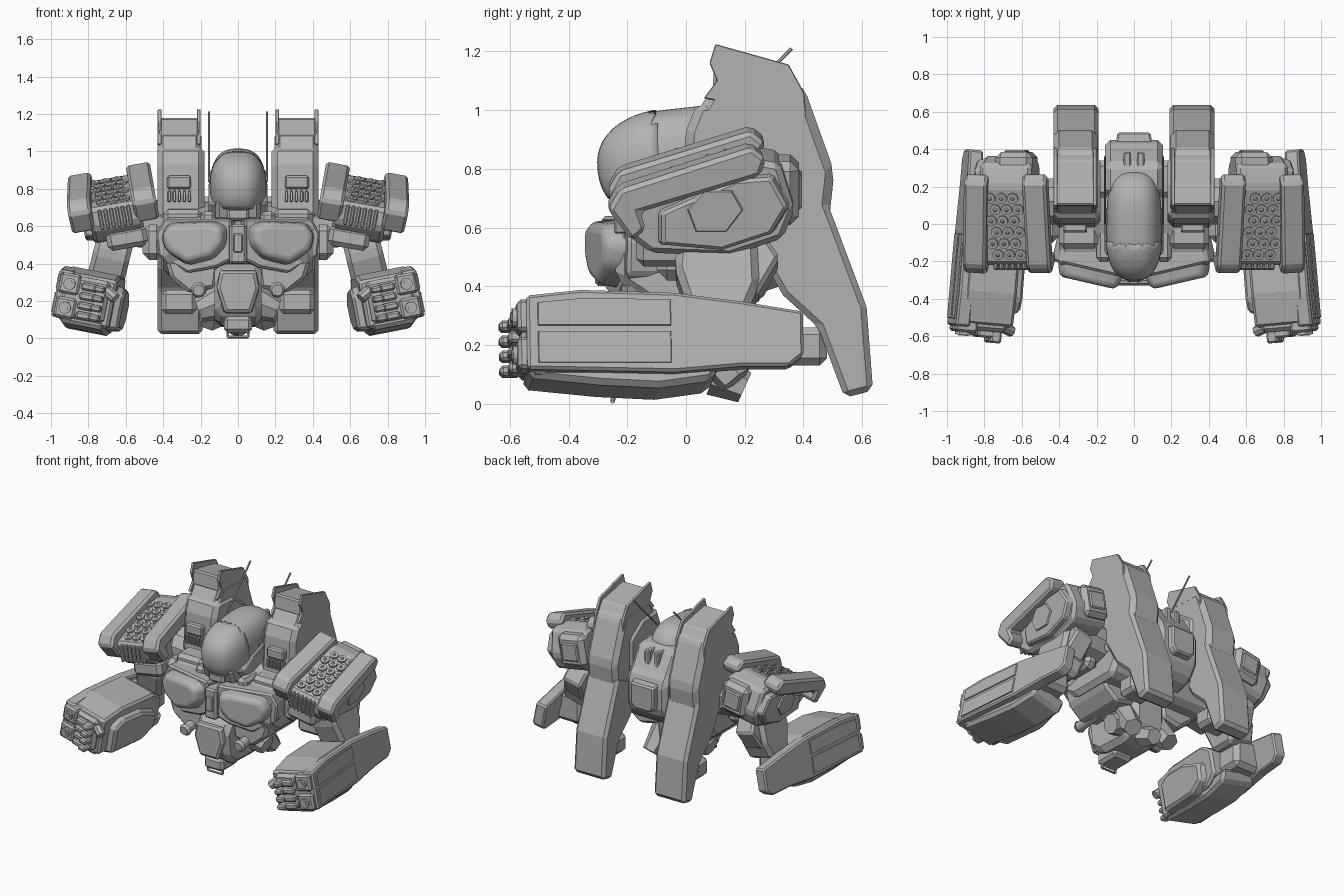
import bpy, bmesh, math
from mathutils import Matrix, Vector

cube = bpy.data.objects.get("Cube")
if cube:
    bpy.data.objects.remove(cube)

grey = bpy.data.materials.new("armour grey")
grey.use_nodes = True
COLOUR = (.45, .45, .45, 1)
grey.diffuse_color = COLOUR
shader = next(n for n in grey.node_tree.nodes if n.type == "BSDF_PRINCIPLED")
shader.inputs["Base Color"].default_value = COLOUR


def turn(pivot, degrees, axis):
    p = Vector(pivot)
    return (Matrix.Translation(p) @ Matrix.Rotation(math.radians(degrees), 4, axis)
            @ Matrix.Translation(-p))


def finish(name, bm, mat=None, mirror=True, bevel=0, segs=1, smooth=False):
    if mat:
        bm.transform(mat)
    bmesh.ops.recalc_face_normals(bm, faces=bm.faces)
    me = bpy.data.meshes.new(name)
    bm.to_mesh(me)
    bm.free()
    me.materials.append(grey)
    ob = bpy.data.objects.new(name, me)
    bpy.context.collection.objects.link(ob)
    if bevel:
        b = ob.modifiers.new("bevel", "BEVEL")
        b.width, b.segments, b.limit_method = bevel, segs, "ANGLE"
        b.angle_limit = math.radians(25)
    if mirror:
        ob.modifiers.new("mirror", "MIRROR")
    if smooth:
        bpy.ops.object.select_all(action="DESELECT")
        ob.select_set(True)
        bpy.context.view_layer.objects.active = ob
        bpy.ops.object.shade_smooth_by_angle(angle=math.radians(40))
    return ob


def prism(name, pts, lo, hi, axis="x", taper=1, **kw):
    """Extrude a 2D profile along an axis, optionally tapering the far end."""
    bm = bmesh.new()
    n = len(pts)
    ca, cb = sum(p[0] for p in pts) / n, sum(p[1] for p in pts) / n
    rings = []
    for t, s in ((lo, 1), (hi, taper)):
        ring = []
        for a, b in pts:
            a, b = ca + (a - ca) * s, cb + (b - cb) * s
            co = {"x": (t, a, b), "y": (a, t, b), "z": (a, b, t)}[axis]
            ring.append(bm.verts.new(co))
        rings.append(ring)
    for ring in rings:
        bm.faces.new(ring)
    for i in range(n):
        j = (i + 1) % n
        bm.faces.new((rings[0][i], rings[0][j], rings[1][j], rings[1][i]))
    return finish(name, bm, **kw)


def box(name, x, y, z, **kw):
    kw.setdefault("bevel", .012)
    return prism(name, [(y[0], z[0]), (y[1], z[0]), (y[1], z[1]), (y[0], z[1])], *x, **kw)


def rod(name, a, b, r, sides=12, r2=None, **kw):
    a, b = Vector(a), Vector(b)
    bm = bmesh.new()
    rot = (b - a).to_track_quat("Z", "Y").to_matrix().to_4x4()
    bmesh.ops.create_cone(bm, cap_ends=True, segments=sides, radius1=r, radius2=r if r2 is None else r2,
                          depth=(b - a).length, matrix=Matrix.Translation((a + b) / 2) @ rot)
    return finish(name, bm, **kw)


# Torso
prism("torso", [(-.24, .6), (-.24, .42), (-.12, .34), (.25, .34), (.34, .5), (.3, .76), (0, .7), (-.15, .64)],
      -.4, .4, mirror=False, bevel=.03)
box("torso_shoulder_block", (.19, .4), (-.13, .04), (.55, .69), bevel=.025)
box("collar", (.12, .2), (-.2, .2), (.56, .68), bevel=.02)
box("chest_side", (.4, .51), (-.1, .14), (.42, .61), bevel=.035)
sweep = turn((.08, -.3, 0), 13, "Z")
prism("chest_frame", [(.04, .64), (.04, .42), (.12, .38), (.28, .35), (.44, .44), (.455, .56), (.41, .64)],
      -.1, -.28, "y", mat=sweep, bevel=.012)
prism("chest_plate", [(.05, .61), (.05, .5), (.12, .42), (.28, .38), (.41, .46), (.44, .55), (.39, .625), (.13, .635)],
      -.23, -.352, "y", .82, mat=sweep, bevel=.03, segs=4, smooth=True)
box("sternum", (-.045, .045), (-.31, -.1), (.4, .61), mirror=False)
box("sternum_vent", (-.025, .025), (-.325, -.28), (.46, .56), mirror=False, bevel=.006)
prism("lower_rib", [(.1, .42), (.12, .27), (.26, .24), (.36, .32), (.39, .42)], .15, -.22, "y", bevel=.02)
rod("rib_thruster", (.21, -.1, .28), (.21, -.28, .26), .035)
rod("rib_thruster_rim", (.21, -.28, .26), (.21, -.3, .258), .042, r2=.03)

# Abdomen and pelvis
prism("abdomen", [(-.25, .4), (-.31, .32), (-.29, .14), (-.2, .07), (.05, .06), (.16, .12), (.16, .38)],
      -.125, .125, mirror=False, bevel=.035)
prism("belly_plate", [(-.1, .37), (.1, .37), (.12, .27), (.075, .13), (-.075, .13), (-.12, .27)],
      -.29, -.33, "y", .9, mirror=False, bevel=.012)
box("pelvis_front", (-.075, .075), (-.28, -.1), (.03, .12), mirror=False, bevel=.02)
rod("pelvis_back", (0, .1, .1), (0, .2, .055), .075, 6, r2=.055, mirror=False)
rod("hip_joint", (.08, .02, .2), (.21, .02, .15), .1, 8, r2=.065)
rod("thigh_socket", (.12, .06, .22), (.15, .17, .08), .085, 6, r2=.06)
rod("tow_loop_side", (.055, -.24, .06), (.055, -.25, .008), .008, 6)
rod("tow_loop_bar", (-.055, -.25, .008), (.055, -.25, .008), .008, 6, mirror=False)


# Head, with a boxier rear
nod = turn((0, -.05, .82), 7, "X")


def dome(name, grow, keep=None):
    bm = bmesh.new()
    bmesh.ops.create_uvsphere(bm, u_segments=48, v_segments=24, radius=1)
    if keep:
        doomed = [f for f in bm.faces if not keep(f.calc_center_median())]
        bmesh.ops.delete(bm, geom=doomed, context="FACES")
    for v in bm.verts:
        x, y, z = (math.copysign(abs(c) ** p, c) for c, p in zip(v.co, (.75, .9, .85)))
        y = y * .245 if y < 0 else y ** .6 * .34
        v.co = (x * .148 * grow, -.05 + y * grow, .82 + z * .182 * grow)
    return finish(name, bm, mat=nod, mirror=False, smooth=True)


dome("head", 1)
visor = dome("visor", 1.03, lambda c: c.y < -.13 and c.z > -.45)
visor.modifiers.new("shell", "SOLIDIFY").thickness = .012
prism("jaw", [(-.25, .74), (-.21, .63), (.2, .6), (.24, .78)], -.12, .12, mirror=False, bevel=.02)
box("chin_guard", (-.06, .06), (-.25, -.2), (.63, .7), mirror=False, bevel=.015)
prism("cheek", [(-.2, .72), (-.12, .64), (.12, .64), (.18, .78), (.1, .86), (-.08, .8)], .11, .158, taper=.8, bevel=.01)
rod("antenna", (.155, 0, .84), (.155, .36, 1.21), .006, 6)

# Backpack between the boosters
prism("backpack", [(.15, .92), (.32, .91), (.4, .78), (.45, .72), (.45, .52), (.38, .42), (.2, .36)],
      -.155, .155, mirror=False, bevel=.03)
prism("backpack_hatch", [(-.1, .72), (.1, .72), (.1, .56), (.07, .52), (-.07, .52), (-.1, .56)],
      .42, .49, "y", .88, mirror=False, bevel=.01)
for x in (-.035, .035):
    box("backpack_vent", (x - .02, x + .02), (.28, .385), (.78, .9), mirror=False, bevel=.008)
box("booster_bridge", (-.24, .24), (.14, .34), (.48, .76), mirror=False, bevel=.03)

# Boosters: body, angled tail and open top
prism("booster_body", [(.11, 1.11), (.03, .98), (0, .62), (.2, .5), (.488, .63), (.505, .79), (.412, 1.05), (.38, 1.1)],
      .195, .43, bevel=.03)
prism("booster_tail", [(.2, .6), (.33, .37), (.45, .26), (.54, .02), (.637, .045), (.615, .33), (.51, .61), (.475, .7)],
      .19, .43, bevel=.02)
prism("booster_top", [(.1, 1.18), (.09, 1.08), (.2, 1), (.395, 1.05), (.34, 1.135)], .21, .42, bevel=.01)
for x in (.2, .41):
    prism("booster_rail", [(.1, 1.225), (.35, 1.155), (.402, 1.06), (.41, .98), (.06, 1.04), (.105, 1.1), (.08, 1.16)],
          x, x + .02, bevel=.003)
prism("booster_front_cowl", [(.04, 1.03), (.0, .93), (-.02, .64), (.1, .6), (.36, .62), (.36, .92), (.22, 1.02)],
      .18, .43, bevel=.03)
box("booster_hatch", (.25, .38), (-.045, .05), (.8, .87), bevel=.01)
for i in range(5):
    box("booster_louvre", (.25 + i * .027, .268 + i * .027), (-.045, .05), (.73, .79), bevel=.004)
box("booster_foot", (.22, .41), (.33, .48), (.13, .26), bevel=.025)

# Shoulder pods, tilted outward
tilt = turn((.68, 0, .74), 10, "Y")
toe = tilt @ turn((.84, -.2, 0), 4, "Z")
core = [(-.21, .6), (-.22, .71), (.2, .86), (.32, .84), (.37, .68), (.33, .58), (.15, .52), (-.12, .53)]
band = [(-.27, .7), (-.23, .77), (.22, .91), (.27, .87), (.25, .81), (-.16, .69), (-.14, .63), (-.19, .59)]
prism("pod_core", core, .53, .81, mat=tilt, bevel=.02)
prism("pod_inner_band", band, .44, .57, mat=tilt, bevel=.015)
prism("pod_outer_band", band, .79, .915, mat=toe, bevel=.015)
prism("pod_outer_plate", [(-.1, .68), (.17, .8), (.3, .81), (.36, .7), (.3, .6), (.12, .54), (-.1, .56)],
      .79, .85, taper=.92, mat=tilt, bevel=.01)
prism("pod_boss", [(0, .69), (.06, .76), (.16, .76), (.2, .69), (.14, .61), (.03, .61)],
      .84, .86, taper=.9, mat=tilt)
box("pod_rear_block", (.53, .73), (.28, .385), (.61, .83), mat=tilt, bevel=.03)
box("pod_rear_hatch", (.57, .69), (.37, .395), (.66, .78), mat=tilt, bevel=.008)
slope = Vector((0, .42, .15)).normalized()
up = Vector((0, -slope.z, slope.y))
for row in range(6):
    for col in range(3):
        p = Vector((.605 + col * .062 + (row % 2) * .025, -.2, .717)) + slope * (.04 + row * .064)
        rod("missile_rim", p - up * .01, p + up * .012, .029, mat=tilt)
        rod("missile_tip", p, p + up * .022, .018, r2=.006, mat=tilt)
for i in range(6):
    box("pod_front_rib", (.585 + i * .031, .605 + i * .031), (-.245, -.15), (.59, .7), mat=tilt, bevel=.006)

# Upper arms
rod("shoulder_axle", (.3, .12, .6), (.56, .12, .62), .13, 10)
box("shoulder_lower_guard", (.52, .74), (-.17, .14), (.47, .58), mat=tilt, bevel=.025)
lean = turn((.64, .1, .55), -14, "Y")
prism("upper_arm", [(-.02, .58), (-.04, .44), (.02, .26), (.2, .26), (.25, .38), (.24, .58)],
      .55, .75, mat=lean, bevel=.025)
prism("elbow_guard", [(.18, .56), (.26, .57), (.32, .48), (.24, .34), (.16, .36)], .58, .72, mat=lean, bevel=.015)
box("elbow", (.68, .88), (0, .19), (.12, .33), bevel=.03)

# Forearms, splayed and rolled
roll = turn((.8, -.1, .2), 5, "Z") @ turn((.8, 0, .2), -11, "Y")
prism("forearm", [(-.54, .34), (-.36, .37), (-.05, .36), (.04, .3), (.04, .14), (-.05, .08), (-.54, .08)],
      .63, .91, mat=roll, bevel=.015)
prism("forearm_outer_plate", [(-.555, .345), (-.37, .365), (-.05, .355), (.18, .325), (.39, .29), (.39, .14),
                              (.34, .1), (.18, .1), (-.05, .08), (-.555, .09)], .865, .943, mat=roll, bevel=.01)
prism("forearm_plate_front", [(-.52, .32), (-.36, .335), (-.06, .33), (-.06, .24), (-.52, .24)],
      .935, .95, taper=.98, mat=roll)
prism("forearm_plate_lower", [(-.52, .22), (-.06, .22), (-.06, .11), (-.52, .11)], .935, .95, taper=.98, mat=roll)
prism("forearm_keel", [(-.54, .12), (-.55, .07), (-.3, .045), (-.1, .035), (.08, .06), (.12, .14)],
      .65, .9, mat=roll, bevel=.02)
prism("forearm_inner_bulge", [(-.48, .28), (-.4, .32), (-.2, .31), (-.02, .24), (-.03, .12), (-.15, .06), (-.48, .07)],
      .66, .585, taper=.88, mat=roll, bevel=.015)
box("wrist", (.66, .91), (-.57, -.5), (.1, .33), mat=roll, bevel=.02)
for z in (.15, .28):
    box("gun_housing", (.82, .93), (-.585, -.5), (z - .055, z + .055), mat=roll)
    rod("gun_muzzle", (.875, -.57, z), (.875, -.6, z), .032, mat=roll)
    rod("gun_bore", (.875, -.59, z), (.875, -.605, z), .018, 8, mat=roll)
for i in range(4):
    z = .125 + i * .052
    box("finger_knuckle", (.72, .81), (-.605, -.54), (z - .02, z + .02), mat=roll, bevel=.01)
    box("finger_tip", (.68, .74), (-.63, -.56), (z - .018, z + .018), mat=roll, bevel=.01)
rod("thumb", (.71, -.53, .3), (.62, -.56, .25), .03, 8, mat=roll)
